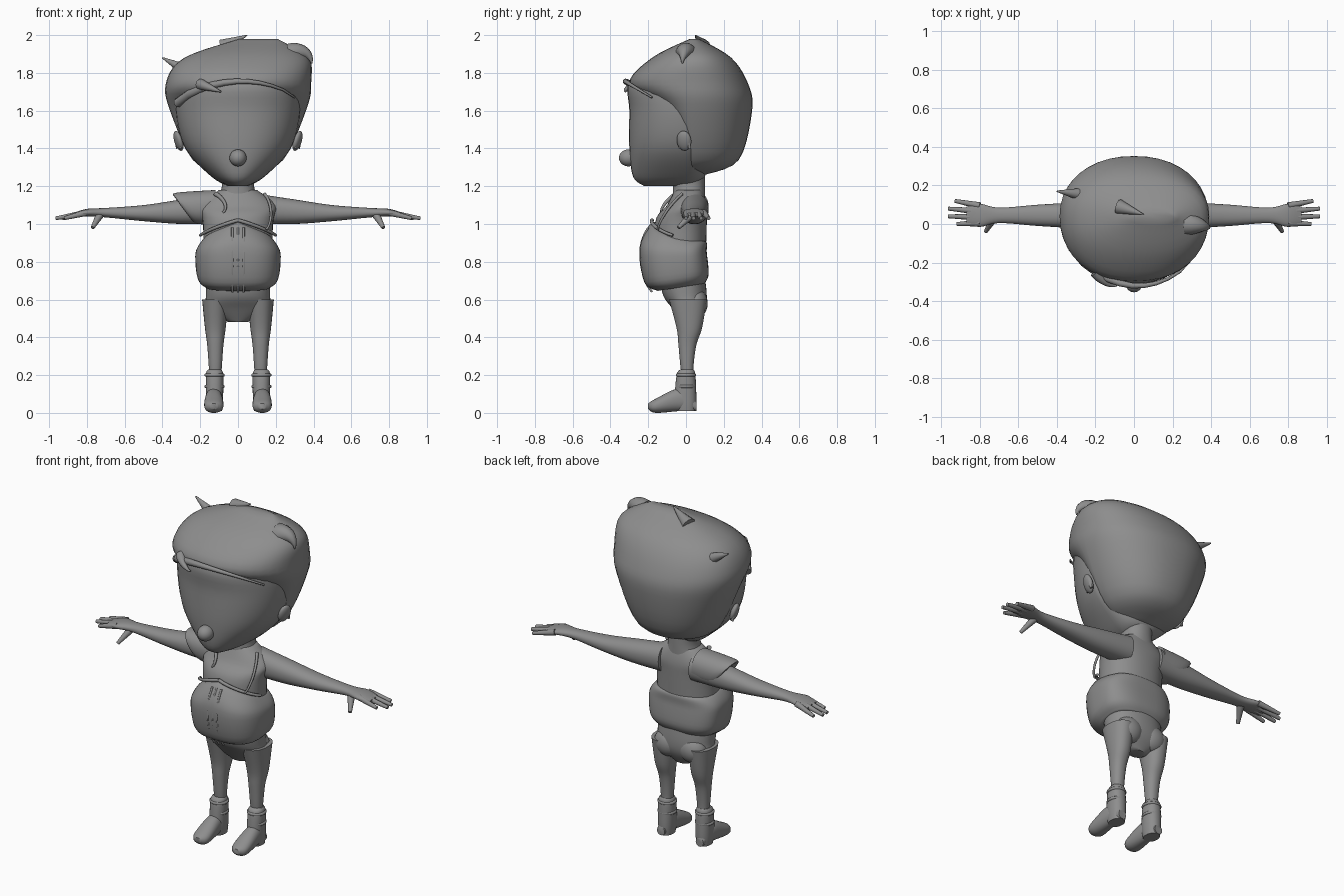
import bpy, bmesh, math
from mathutils import Vector

cube = bpy.data.objects.get("Cube")
if cube:
    bpy.data.objects.remove(cube, do_unlink=True)

GREY = (0.27, 0.27, 0.27, 1)
material = bpy.data.materials.new("plain grey")
material.use_nodes = True
material.diffuse_color = GREY
shader = material.node_tree.nodes["Principled BSDF"]
shader.inputs["Base Color"].default_value = GREY
shader.inputs["Roughness"].default_value = 0.7


def finish(part, mirror=False):
    """Colour the part, mirror it if it is one of a pair, and shade it smooth."""
    part.data.materials.clear()
    part.data.materials.append(material)
    if mirror:
        part.modifiers.new("mirror", 'MIRROR')
    bpy.ops.object.select_all(action='DESELECT')
    part.select_set(True)
    bpy.context.view_layer.objects.active = part
    bpy.ops.object.shade_smooth_by_angle(angle=math.radians(50))


def link(name, data):
    part = bpy.data.objects.new(name, data)
    bpy.context.collection.objects.link(part)
    return part


def smooth_rows(rows, steps=5):
    """Catmull-Rom interpolation between the given sections."""
    rows = [Vector(row) for row in rows]
    padded = [rows[0]] + rows + [rows[-1]]
    result = []
    for before, start, end, after in zip(padded, rows, rows[1:], padded[3:]):
        for step in range(steps):
            t = step / steps
            leave, arrive = (end - before) / 2, (after - start) / 2
            bend = 3 * (end - start) - 2 * leave - arrive
            twist = 2 * (start - end) + leave + arrive
            result.append(start + leave * t + bend * t ** 2 + twist * t ** 3)
    return result + [rows[-1]]


def loft(name, axis, rows, centre=0, widest=None, power=2.2, shape=None, mirror=False, sides=40):
    """Skin oval sections given as (position, half width, low edge, high edge)."""
    mesh = bmesh.new()
    rings = []
    for position, half, low, high in smooth_rows(rows):
        middle = (low + high) / 2
        if widest is not None:
            middle = min(max(widest, low + .01), high - .01)
        ring = []
        for side in range(sides):
            angle = math.tau * side / sides
            c, s = math.cos(angle), math.sin(angle)
            across = centre + half * math.copysign(abs(c) ** (2 / power), c)
            reach = high - middle if s > 0 else middle - low
            along = middle + reach * math.copysign(abs(s) ** (2 / power), s)
            place = {'x': (position, across, along),
                     'y': (across, position, along),
                     'z': (across, along, position)}
            point = Vector(place[axis])
            if shape:
                shape(point)
            ring.append(mesh.verts.new(point))
        rings.append(ring)
    for lower, upper in zip(rings, rings[1:]):
        for side in range(sides):
            following = (side + 1) % sides
            mesh.faces.new((lower[side], lower[following], upper[following], upper[side]))
    mesh.faces.new(rings[0])
    mesh.faces.new(rings[-1])
    bmesh.ops.recalc_face_normals(mesh, faces=mesh.faces)
    data = bpy.data.meshes.new(name)
    mesh.to_mesh(data)
    mesh.free()
    finish(link(name, data), mirror)


def strand(name, start, end, thick, thin, bow=(0, 0, 0), mirror=False, count=10):
    """Tapered round strand from start to end, arched by bow."""
    curve = bpy.data.curves.new(name, 'CURVE')
    curve.dimensions = '3D'
    curve.bevel_depth = 1
    curve.bevel_resolution = 3
    curve.use_fill_caps = True
    spline = curve.splines.new('POLY')
    spline.points.add(count)
    for index, point in enumerate(spline.points):
        t = index / count
        arch = max(0, math.sin(math.pi * t)) ** .7
        place = Vector(start).lerp(Vector(end), t) + Vector(bow) * arch
        point.co = (*place, 1)
        point.radius = thick + (thin - thick) * t
    part = link(name, curve)
    bpy.ops.object.select_all(action='DESELECT')
    part.select_set(True)
    bpy.context.view_layer.objects.active = part
    bpy.ops.object.convert(target='MESH')
    finish(bpy.context.object, mirror)


def ball(name, location, size, rotation=(0, 0, 0), mirror=False):
    bpy.ops.mesh.primitive_uv_sphere_add(segments=24, ring_count=14, radius=1)
    part = bpy.context.object
    part.name = name
    part.scale, part.location, part.rotation_euler = size, location, rotation
    bpy.ops.object.transform_apply(location=True, rotation=True, scale=True)
    finish(part, mirror)


def ramp(value, start, end):
    """Zero at start, one at end, clamped outside."""
    return min(max((value - start) / (end - start), 0), 1)


# Head: face, hair shell leaning to the left at the top, nose and ears
def lean_hair(point):
    point.x += 1.4 * max(0, point.z - 1.7) ** 2


loft("face", 'z', [(1.2, .05, -.22, 0), (1.25, .14, -.28, .1), (1.4, .28, -.3, .1),
                   (1.6, .33, -.3, .1), (1.75, .31, -.3, .1), (1.83, .2, -.15, .1)], widest=0)
loft("hair", 'z', [(1.26, .08, 0, .1), (1.34, .24, 0, .28), (1.6, .36, -.14, .35),
                   (1.74, .385, -.3, .33), (1.88, .33, -.18, .24), (1.98, .1, .02, .07)],
     widest=.04, shape=lean_hair)
ball("nose", (0, -.305, 1.35), (.045, .05, .045))
ball("ear", (.315, -.01, 1.44), (.02, .04, .055), (0, .3, -.3), mirror=True)
strand("ear_rim", (.3, -.03, 1.4), (.32, .02, 1.4), .008, .008, (.02, 0, .08), mirror=True)

# Fringe and loose tufts
strand("fringe", (-.32, -.12, 1.64), (.3, -.18, 1.67), .025, .005, (0, -.17, .1))
strand("fringe_lock", (-.2, -.25, 1.74), (-.09, -.32, 1.7), .03, .004, (0, -.02, 0))
strand("right_tuft", (-.25, .15, 1.8), (-.4, .17, 1.88), .04, .004)
strand("crown_tuft", (-.08, .09, 1.94), (.05, .05, 2), .04, .002)
strand("left_tuft", (.28, 0, 1.9), (.39, -.02, 1.85), .06, .004, (.02, 0, .03))

# Neck, shirt and its folds
loft("neck", 'z', [(1.1, .12, -.07, .1), (1.2, .085, -.07, .1), (1.3, .1, -.08, .1)])
loft("shirt", 'z', [(.7, .18, -.15, .1), (1, .185, -.165, .11), (1.1, .2, -.1, .11),
                    (1.18, .1, -.06, .09)])
strand("collar_fold", (-.12, -.05, 1.16), (-.08, -.13, 1.06), .012, .006, (.03, -.02, 0))
strand("armhole_trim", (.14, -.02, 1.16), (.15, -.15, .97), .008, .006, (.03, -.02, 0))


# Padded vest: the hem dips and the top edge peaks at the front
def shape_vest(point):
    hem = ramp(point.z, .85, .7)
    top = ramp(point.z, .82, .94)
    front = ramp(point.y, .03, -.12)
    point.z += .16 * hem * point.y + top * (front * (.1 - .4 * abs(point.x)) - .04)


loft("vest", 'z', [(.67, .17, -.15, .1), (.72, .215, -.22, .12), (.86, .225, -.245, .11),
                   (.94, .19, -.19, .11), (.95, .15, -.15, .09)],
     widest=-.02, power=2.7, shape=shape_vest)
for x in (-.03, 0, .03):
    strand("vest_seam", (x, -.18, .64), (x, -.2, .98), .006, .006, (0, -.05, 0))
strand("vest_top_edge", (.2, -.07, .94), (0, -.18, 1.02), .008, .01, (.02, -.03, 0), mirror=True)

# Hips and legs
loft("hips", 'z', [(.48, .05, -.02, .06), (.55, .165, -.07, .1), (.62, .17, -.12, .11),
                   (.72, .17, -.14, .1)])
ball("buttock", (.08, .05, .58), (.085, .065, .08), mirror=True)
loft("leg", 'z', [(.18, .03, -.02, .04), (.25, .035, -.03, .04), (.36, .043, -.04, .055),
                  (.45, .055, -.05, .085), (.6, .07, -.09, .11)], centre=.12, mirror=True)

# Boots with two straps
loft("boot_shaft", 'z', [(.01, .04, -.05, .05), (.07, .045, -.06, .055), (.2, .046, -.05, .05),
                         (.23, .035, -.03, .04)], centre=.124, mirror=True)
loft("boot_foot", 'y', [(-.2, .02, .02, .05), (-.16, .05, 0, .075), (-.03, .043, .01, .13),
                        (.055, .025, .01, .06)], centre=.128, mirror=True)
for height in (.14, .2):
    bpy.ops.mesh.primitive_torus_add(location=(.124, 0, height), major_radius=.045, minor_radius=.009)
    strap = bpy.context.object
    strap.name = "boot_strap"
    bpy.ops.object.transform_apply(location=True)
    finish(strap, mirror=True)

# Arms and hands
loft("arm", 'x', [(.1, .075, 1, 1.16), (.3, .067, 1, 1.13), (.5, .055, 1.015, 1.1),
                  (.7, .04, 1.035, 1.085), (.8, .06, 1.04, 1.08), (.87, .045, 1.04, 1.06)],
     centre=.045, mirror=True)
for index, tip in enumerate((.92, .965, .965, .93)):
    spread = index - 1.5
    strand("finger", (.8, .05 + .03 * spread, 1.06), (tip, .06 + .04 * spread, 1.03),
           .018, .01, mirror=True)
strand("thumb", (.73, .03, 1.05), (.77, -.04, .98), .022, .01, mirror=True)


# Wide right sleeve, cut at a slant towards the armpit
def slant_sleeve(point):
    point.x += .75 * max(0, 1.16 - point.z) * ramp(point.x, -.12, -.32)


loft("right_sleeve", 'x', [(-.34, .05, 1.03, 1.14), (-.33, .085, 1, 1.165), (-.12, .09, 1, 1.18)],
     centre=.03, shape=slant_sleeve)
